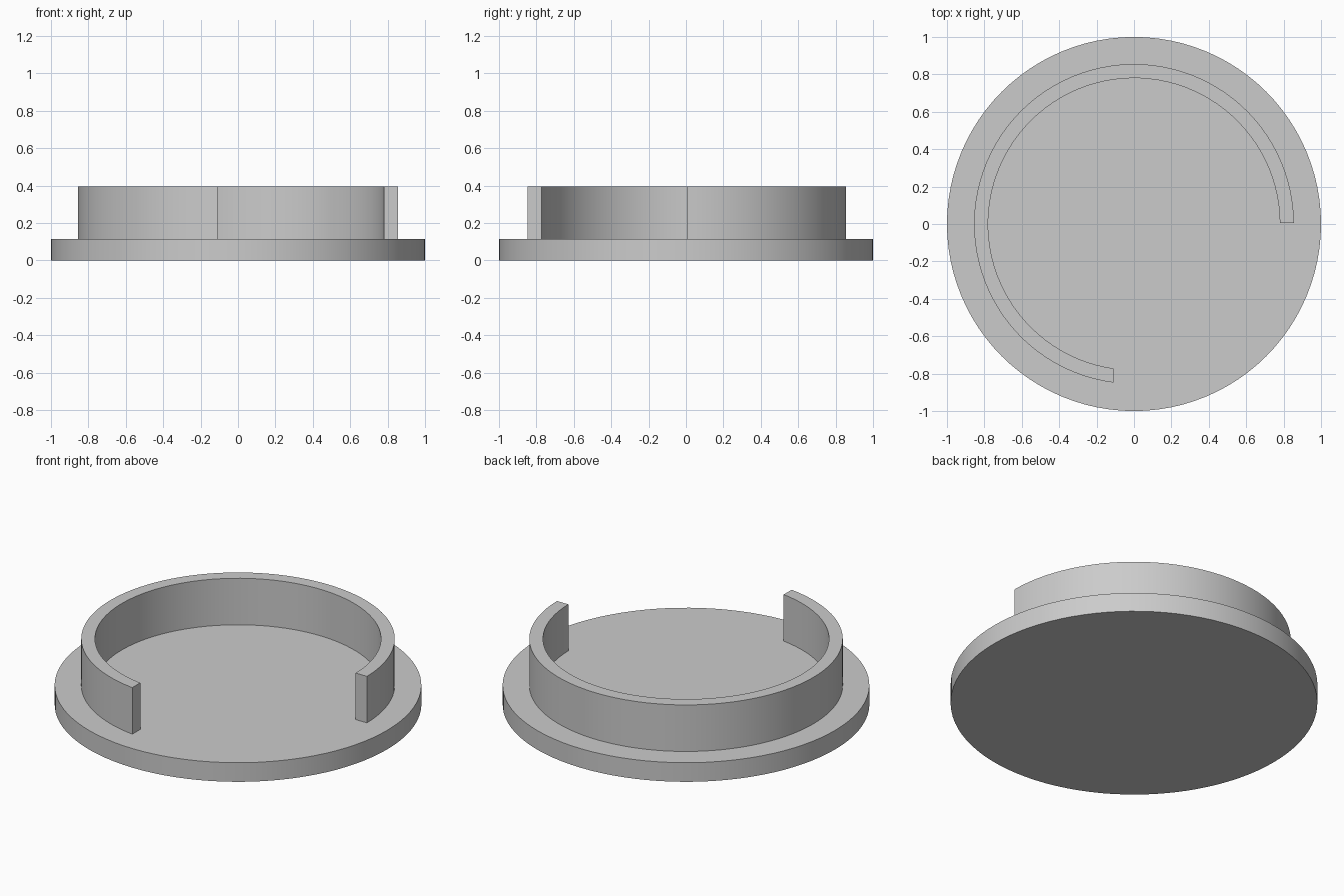
import bpy
import bmesh
import math

cube = bpy.data.objects.get("Cube")
if cube:
    bpy.data.objects.remove(cube, do_unlink=True)

grey = bpy.data.materials.new("plain grey")
grey.use_nodes = True
colour = (0.6, 0.6, 0.6, 1)
grey.diffuse_color = colour
grey.node_tree.nodes["Principled BSDF"].inputs["Base Color"].default_value = colour

BASE_TOP = 0.115
WALL_TOP = 0.395
SEGMENTS = 96


def finish(name, bm):
    """Turn a bmesh into a smooth shaded object with sharp rims."""
    bmesh.ops.recalc_face_normals(bm, faces=bm.faces[:])
    mesh = bpy.data.meshes.new(name)
    bm.to_mesh(mesh)
    bm.free()
    mesh.materials.append(grey)
    obj = bpy.data.objects.new(name, mesh)
    bpy.context.collection.objects.link(obj)
    bpy.ops.object.select_all(action="DESELECT")
    obj.select_set(True)
    bpy.context.view_layer.objects.active = obj
    bpy.ops.object.shade_smooth_by_angle(angle=math.radians(30))
    return obj


# Round base disc
bm = bmesh.new()
bmesh.ops.create_cone(bm, cap_ends=True, segments=SEGMENTS, radius1=1, radius2=1, depth=BASE_TOP)
bmesh.ops.translate(bm, verts=bm.verts[:], vec=(0, 0, BASE_TOP / 2))
finish("base_disc", bm)


# Raised wall, open at the front left quarter with ends cut square to the axes
def wall_point(radius, t):
    start = math.asin(0.005 / radius)
    end = 2 * math.pi - math.acos(-0.11 / radius)
    angle = start + (end - start) * t
    return radius * math.cos(angle), radius * math.sin(angle)


bm = bmesh.new()
steps = 72
section = [(0.78, BASE_TOP), (0.855, BASE_TOP), (0.855, WALL_TOP), (0.78, WALL_TOP)]
rings = [[bm.verts.new((*wall_point(r, i / steps), z)) for r, z in section]
         for i in range(steps + 1)]
for a, b in zip(rings, rings[1:]):
    for k in range(4):
        n = (k + 1) % 4
        bm.faces.new((a[k], a[n], b[n], b[k]))
bm.faces.new(rings[0])
bm.faces.new(rings[-1])
finish("curved_wall", bm)
